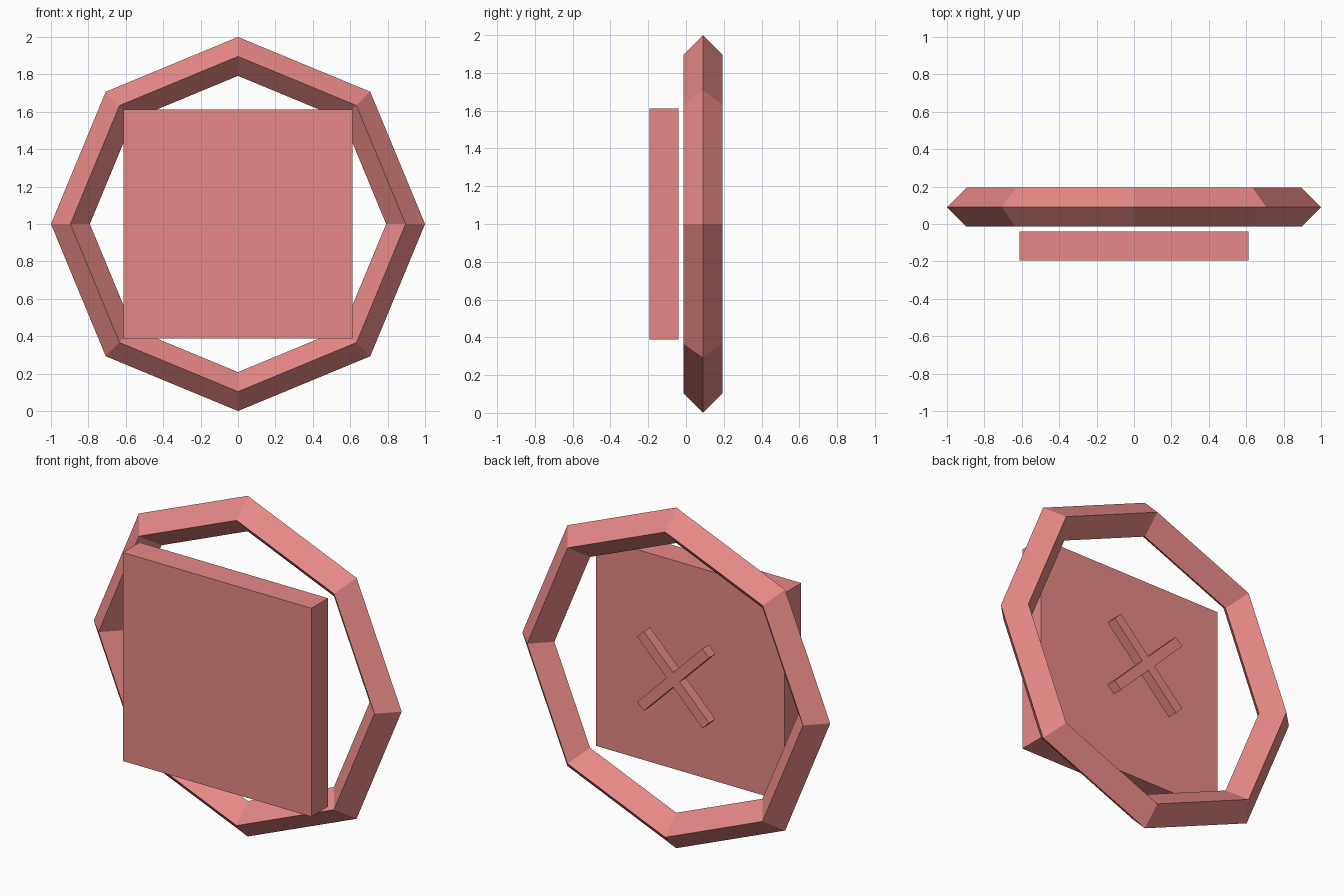
import bpy
import bmesh
from math import pi, radians
from mathutils import Matrix

if "Cube" in bpy.data.objects:
    bpy.data.objects.remove(bpy.data.objects["Cube"], do_unlink=True)

# One flat colour for every part
coral = bpy.data.materials.new("coral_red")
coral.use_nodes = True
colour = (0.80, 0.25, 0.24, 1)
coral.diffuse_color = colour
coral.node_tree.nodes["Principled BSDF"].inputs["Base Color"].default_value = colour

CENTRE_Z = 1.0
RING_Y = 0.09


def add_part(name, bm, y):
    bmesh.ops.recalc_face_normals(bm, faces=bm.faces)
    mesh = bpy.data.meshes.new(name)
    bm.to_mesh(mesh)
    bm.free()
    mesh.materials.append(coral)
    part = bpy.data.objects.new(name, mesh)
    part.location = (0, y, CENTRE_Z)
    bpy.context.collection.objects.link(part)
    return part


# Eight-sided ring with a diamond cross-section
bpy.ops.mesh.primitive_torus_add(
    major_segments=8, minor_segments=4, major_radius=0.896, minor_radius=0.104,
    location=(0, RING_Y, CENTRE_Z), rotation=(pi / 2, 0, 0))
ring = bpy.context.object
ring.name = "ring"
ring.data.materials.append(coral)
for face in ring.data.polygons:
    face.use_smooth = False

# Square panel standing in front of the ring
bm = bmesh.new()
bmesh.ops.create_cube(bm, size=1)
bmesh.ops.scale(bm, vec=(1.224, 0.155, 1.224), verts=bm.verts)
add_part("front_panel", bm, -0.1165)

# Diagonal cross floating at the middle of the ring
half_length, half_width, thickness = 0.30, 0.03, 0.06
bm = bmesh.new()
outline = []
for quarter in range(4):
    turn = Matrix.Rotation(radians(45 + 90 * quarter), 4, 'Y')
    for x, z in ((half_length, half_width), (half_length, -half_width),
                 (half_width, -half_width)):
        corner = bm.verts.new((x, -thickness / 2, z))
        corner.co = turn @ corner.co
        outline.append(corner)
front = bm.faces.new(outline)
extruded = bmesh.ops.extrude_face_region(bm, geom=[front], use_keep_orig=True)
moved = [g for g in extruded["geom"] if isinstance(g, bmesh.types.BMVert)]
bmesh.ops.translate(bm, vec=(0, thickness, 0), verts=moved)
add_part("centre_cross", bm, RING_Y)
